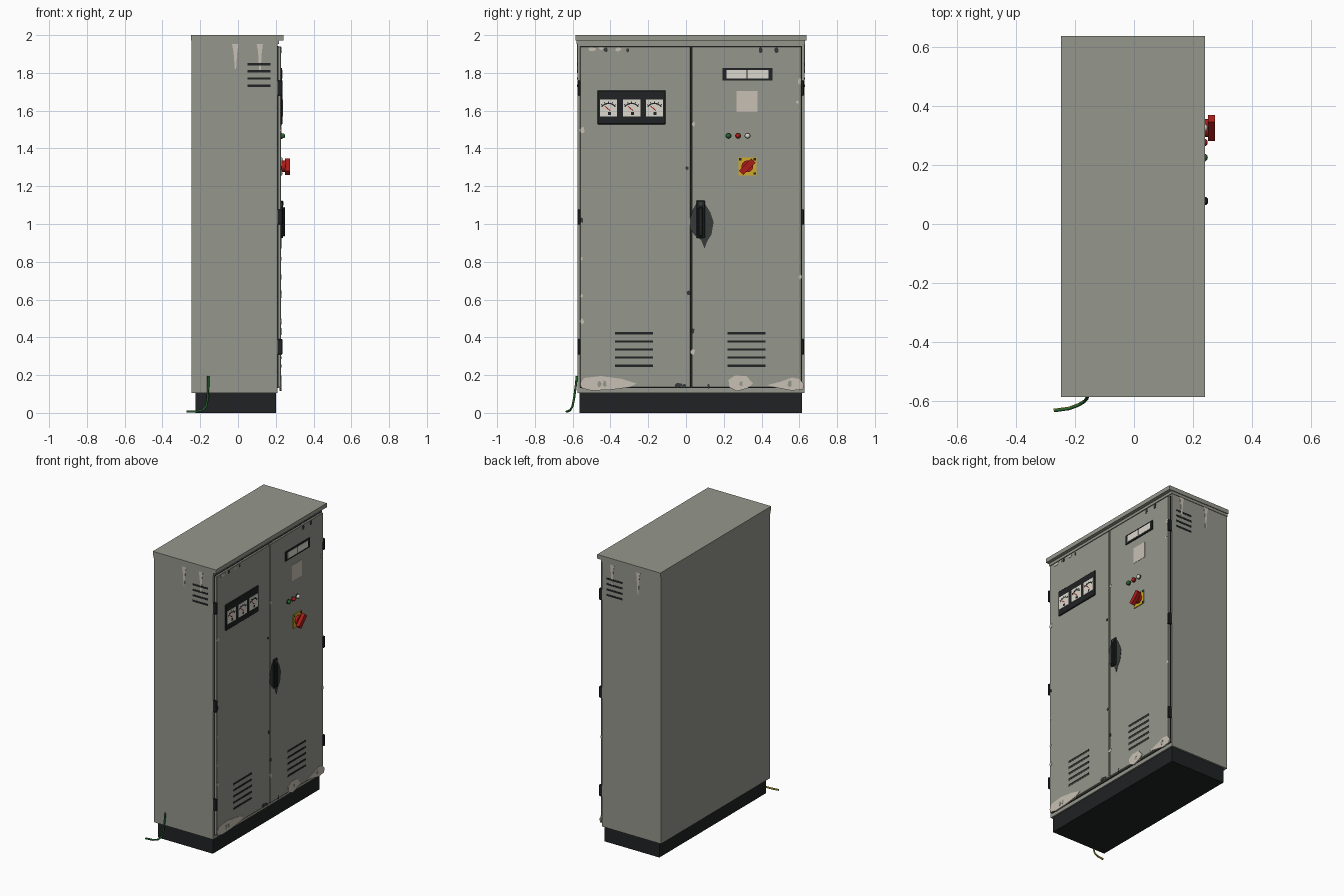
import bpy, bmesh, math, random
from mathutils import Vector
random.seed(4)

def mat(name, r, g, b):
    m = bpy.data.materials.new(name)
    m.diffuse_color = (r, g, b, 1)
    return m

GREY = mat("cabinet grey", 0.30, 0.305, 0.26)
BLACK = mat("black", 0.014, 0.016, 0.017)
CHAR = mat("bare steel", 0.04, 0.042, 0.042)
PRIMER = mat("primer beige", 0.58, 0.53, 0.46)
CREAM = mat("dial cream", 0.72, 0.69, 0.62)
RED = mat("red", 0.40, 0.012, 0.01)
GREEN = mat("green", 0.02, 0.13, 0.03)
YELLOW = mat("yellow", 0.62, 0.40, 0.02)
DOOR = 0.228            # outer door face
Y0, Y1 = -0.574, 0.627  # cabinet sides

def finish(name, bm, *mats):
    bmesh.ops.recalc_face_normals(bm, faces=bm.faces)
    me = bpy.data.meshes.new(name)
    bm.to_mesh(me)
    bm.free()
    for m in mats:
        me.materials.append(m)
    ob = bpy.data.objects.new(name, me)
    bpy.context.collection.objects.link(ob)
    return ob

def box(name, x, y, z, m, bevel=0):
    bm = bmesh.new()
    bmesh.ops.create_cube(bm, size=1)
    for v in bm.verts:
        v.co = [(a + b) / 2 + c * (b - a) for (a, b), c in zip((x, y, z), v.co)]
    if bevel:
        bmesh.ops.bevel(bm, geom=bm.edges[:], offset=bevel, segments=1, affect='EDGES')
    return finish(name, bm, m)

def plate(name, pts, a, b, m, axis='X'):
    """Extrude an outline from a to b; points are (y, z) or, for axis Y, (x, z)."""
    bm = bmesh.new()
    at = lambda p, d: (d, p[0], p[1]) if axis == 'X' else (p[0], d, p[1])
    f = bm.faces.new([bm.verts.new(at(p, a)) for p in pts])
    ext = bmesh.ops.extrude_face_region(bm, geom=[f])
    d = Vector((b - a, 0, 0)) if axis == 'X' else Vector((0, b - a, 0))
    bmesh.ops.translate(bm, vec=d, verts=[g for g in ext['geom'] if isinstance(g, bmesh.types.BMVert)])
    return finish(name, bm, m)

def ring(y, z, ry, rz, n=16, rough=0):
    return [(y + ry * k * math.cos(t), z + rz * k * math.sin(t)) for t, k in
            ((2 * math.pi * i / n, 1 + random.uniform(-rough, rough)) for i in range(n))]

def rot_rect(y, z, w, h, deg):
    c, s = math.cos(math.radians(deg)), math.sin(math.radians(deg))
    return [(y + u * c - v * s, z + u * s + v * c) for u, v in
            ((-w / 2, -h / 2), (w / 2, -h / 2), (w / 2, h / 2), (-w / 2, h / 2))]

# Cabinet shell
box("plinth", (-0.225, 0.20), (-0.563, 0.615), (0, 0.106), BLACK)
box("cabinet_body", (-0.246, 0.21), (Y0, Y1), (0.105, 1.965), GREY)
box("roof_lip", (-0.247, 0.216), (-0.581, 0.631), (1.953, 1.972), GREY)
box("roof", (-0.248, 0.24), (-0.586, 0.637), (1.971, 2.0), GREY)
box("door_seal", (0.208, 0.2145), (-0.56, 0.614), (0.131, 1.942), BLACK)
box("left_door", (0.2125, DOOR), (-0.561, 0.0225), (0.134, 1.94), GREY, 0.002)
box("right_door", (0.2125, DOOR), (0.0305, 0.612), (0.134, 1.94), GREY, 0.002)

# Hinges
for side, y in (("left", -0.566), ("right", 0.616)):
    for z in (1.72, 1.037, 0.35):
        box(side + "_hinge", (0.205, 0.236), (y - 0.008, y + 0.008), (z - 0.04, z + 0.04), BLACK, 0.003)

# Louvre slots low on the doors and high on both sides
for y in (-0.275, 0.32):
    for i in range(5):
        z = 0.248 + i * 0.043
        box("door_vent", (DOOR - 0.003, DOOR + 0.002), (y - 0.1, y + 0.1), (z - 0.007, z + 0.007), BLACK)
        box("door_vent_lip", (DOOR, DOOR + 0.003), (y - 0.1, y + 0.1), (z - 0.007, z - 0.004), GREY)
for y in (Y0, Y1):
    for i in range(4):
        z = 1.732 + i * 0.038
        box("side_vent", (0.05, 0.172), (y - 0.002, y + 0.002), (z - 0.006, z + 0.006), BLACK)

# Runs of worn paint below the roof on both sides
for y, runs in ((Y0, ((-0.015, 0.14), (0.115, 0.16))), (Y1, ((-0.07, 0.16), (0.13, 0.15)))):
    for x, h in runs:
        w = 0.017
        plate("paint_run", [(x - w, 1.955), (x + w, 1.955), (x + w * 0.6, 1.90),
                            (x + 0.005, 1.96 - h), (x - 0.002, 1.96 - h), (x - w * 0.5, 1.91)],
              y - 0.002, y + 0.002, PRIMER, 'Y')

# Meter panel with three dials
box("meter_panel", (DOOR - 0.002, 0.236), (-0.468, -0.108), (1.528, 1.708), BLACK, 0.003)
for y in (-0.41, -0.288, -0.167):
    box("meter_face", (0.234, 0.2385), (y - 0.046, y + 0.046), (1.57, 1.66), CREAM)
    angles = [math.radians(35 + 110 * i / 8) for i in range(9)]
    arc = [(y + 0.047 * math.cos(t), 1.597 + 0.044 * math.sin(t)) for t in angles]
    arc += [(y + 0.041 * math.cos(t), 1.597 + 0.038 * math.sin(t)) for t in reversed(angles)]
    plate("meter_scale", arc, 0.238, 0.2395, BLACK)
    for d in (45, 67, 90, 113, 135):
        t = math.radians(d)
        plate("meter_tick", rot_rect(y + 0.05 * math.cos(t), 1.597 + 0.047 * math.sin(t), 0.009, 0.005, d),
              0.238, 0.2395, BLACK)
    plate("meter_needle", rot_rect(y - 0.006, 1.612, 0.036, 0.005, 140), 0.238, 0.2395, RED)
    box("meter_hub", (0.238, 0.2395), (y - 0.004, y + 0.012), (1.578, 1.592), BLACK)

# Indicator strip and paper label
box("display_frame", (DOOR - 0.002, 0.234), (0.193, 0.458), (1.760, 1.825), BLACK)
for a, b in ((0.214, 0.321), (0.325, 0.437)):
    box("display_window", (0.232, 0.2355), (a, b), (1.771, 1.815), CREAM)
box("paper_label", (DOOR - 0.002, 0.2295), (0.268, 0.378), (1.592, 1.703), PRIMER)

# Indicator lamps
for name, y, m in (("green", 0.225, GREEN), ("red", 0.276, RED), ("white", 0.326, CREAM)):
    plate(name + "_lamp_bezel", ring(y, 1.467, 0.016, 0.016), DOOR - 0.002, 0.233, CHAR)
    bm = bmesh.new()
    bmesh.ops.create_uvsphere(bm, u_segments=16, v_segments=10, radius=0.0135)
    bmesh.ops.translate(bm, vec=(0.2365, y, 1.467), verts=bm.verts)
    for f in bm.faces:
        f.smooth = True
    finish(name + "_lamp", bm, m)

# Main switch: yellow plate, red rotary knob with diagonal grip
box("switch_plate", (DOOR - 0.002, 0.234), (0.278, 0.373), (1.257, 1.353), YELLOW)
for y, z in ((0.287, 1.343), (0.364, 1.343), (0.364, 1.267)):
    box("switch_mark", (0.232, 0.235), (y - 0.007, y + 0.007), (z - 0.006, z + 0.006), BLACK)
plate("switch_knob", ring(0.325, 1.305, 0.031, 0.031, 20), 0.233, 0.252, RED)
plate("switch_grip", rot_rect(0.325, 1.303, 0.092, 0.032, 45), 0.25, 0.275, RED)

# Door handle over a worn patch
plate("handle_wear", [(0.02, 1.02), (0.035, 1.075), (0.055, 1.11), (0.105, 1.10), (0.13, 1.06),
                      (0.146, 1.01), (0.135, 0.945), (0.113, 0.91), (0.098, 0.87), (0.08, 0.915),
                      (0.045, 0.94), (0.025, 0.97)], DOOR - 0.002, DOOR + 0.0025, CHAR)
box("handle_base", (DOOR, 0.238), (0.055, 0.1), (0.925, 1.125), BLACK, 0.003)
box("handle_grip", (0.236, 0.25), (0.064, 0.091), (0.935, 1.09), BLACK, 0.005)
plate("handle_lock", ring(0.0775, 1.108, 0.01, 0.01, 12), 0.237, 0.241, CHAR)

# Paint chips on the door edges: y, z, half width, half height
def chips(name, m, rows):
    for y, z, w, h in rows:
        plate(name, ring(y, z, w, h, 11, 0.22), DOOR - 0.004, DOOR + 0.002, m)

chips("primer_chip", PRIMER, [
    (-0.548, 1.495, 0.012, 0.016), (-0.553, 0.815, 0.007, 0.009), (-0.553, 0.62, 0.007, 0.012),
    (-0.55, 0.483, 0.010, 0.015), (0.038, 1.528, 0.010, 0.012), (0.036, 0.323, 0.012, 0.014),
    (0.602, 1.755, 0.009, 0.016), (0.59, 1.645, 0.007, 0.008), (0.605, 0.72, 0.008, 0.014),
    (-0.495, 1.925, 0.020, 0.010), (-0.36, 1.925, 0.016, 0.010), (-0.45, 1.93, 0.012, 0.008)])
chips("steel_chip", CHAR, [
    (-0.425, 1.923, 0.010, 0.012), (-0.308, 1.92, 0.008, 0.011), (0.395, 1.92, 0.011, 0.015),
    (0.48, 1.92, 0.011, 0.015), (0.005, 1.295, 0.008, 0.010), (0.014, 0.635, 0.010, 0.012),
    (0.036, 0.435, 0.008, 0.013), (-0.04, 0.147, 0.018, 0.012), (-0.01, 0.143, 0.010, 0.010),
    (0.12, 0.14, 0.007, 0.011), (-0.553, 1.02, 0.008, 0.013)])

# Large worn patches along the bottom edge
for pts in ([(-0.56, 0.155), (-0.54, 0.185), (-0.45, 0.195), (-0.34, 0.18), (-0.26, 0.155),
             (-0.30, 0.135), (-0.40, 0.122), (-0.50, 0.118), (-0.55, 0.13)],
            [(0.225, 0.175), (0.26, 0.198), (0.32, 0.195), (0.355, 0.155), (0.325, 0.13), (0.27, 0.115), (0.23, 0.135)],
            [(0.43, 0.147), (0.50, 0.165), (0.56, 0.187), (0.60, 0.18), (0.625, 0.155), (0.62, 0.125), (0.56, 0.118), (0.47, 0.135)]):
    plate("worn_patch", pts, DOOR - 0.007, DOOR + 0.0025, PRIMER)
for y in (-0.46, -0.43, 0.29, 0.55):
    plate("worn_core", ring(y, 0.155, 0.010, 0.016, 9, 0.3), DOOR, DOOR + 0.0035, GREY)

# Earth cable: two-tone tube swept along a short path
path = [(-0.157, -0.578, 0.195), (-0.158, -0.584, 0.14), (-0.16, -0.592, 0.08), (-0.168, -0.601, 0.035),
        (-0.188, -0.613, 0.014), (-0.22, -0.625, 0.008), (-0.272, -0.632, 0.008)]
cu = bpy.data.curves.new("cable_path", 'CURVE')
cu.dimensions = '3D'
cu.bevel_depth = 0.006
cu.bevel_resolution = 1
cu.use_fill_caps = True
sp = cu.splines.new('POLY')
sp.points.add(len(path) - 1)
for p, co in zip(sp.points, path):
    p.co = (*co, 1)
tmp = bpy.data.objects.new("cable_path", cu)
bpy.context.collection.objects.link(tmp)
bpy.context.view_layer.update()
bm = bmesh.new()
bm.from_mesh(tmp.to_mesh())
tmp.to_mesh_clear()
bpy.data.objects.remove(tmp)
bmesh.ops.recalc_face_normals(bm, faces=bm.faces)
for f in bm.faces:
    f.smooth = True
    f.material_index = 1 if f.normal.y > 0.35 else 0
finish("earth_cable", bm, GREEN, YELLOW)
